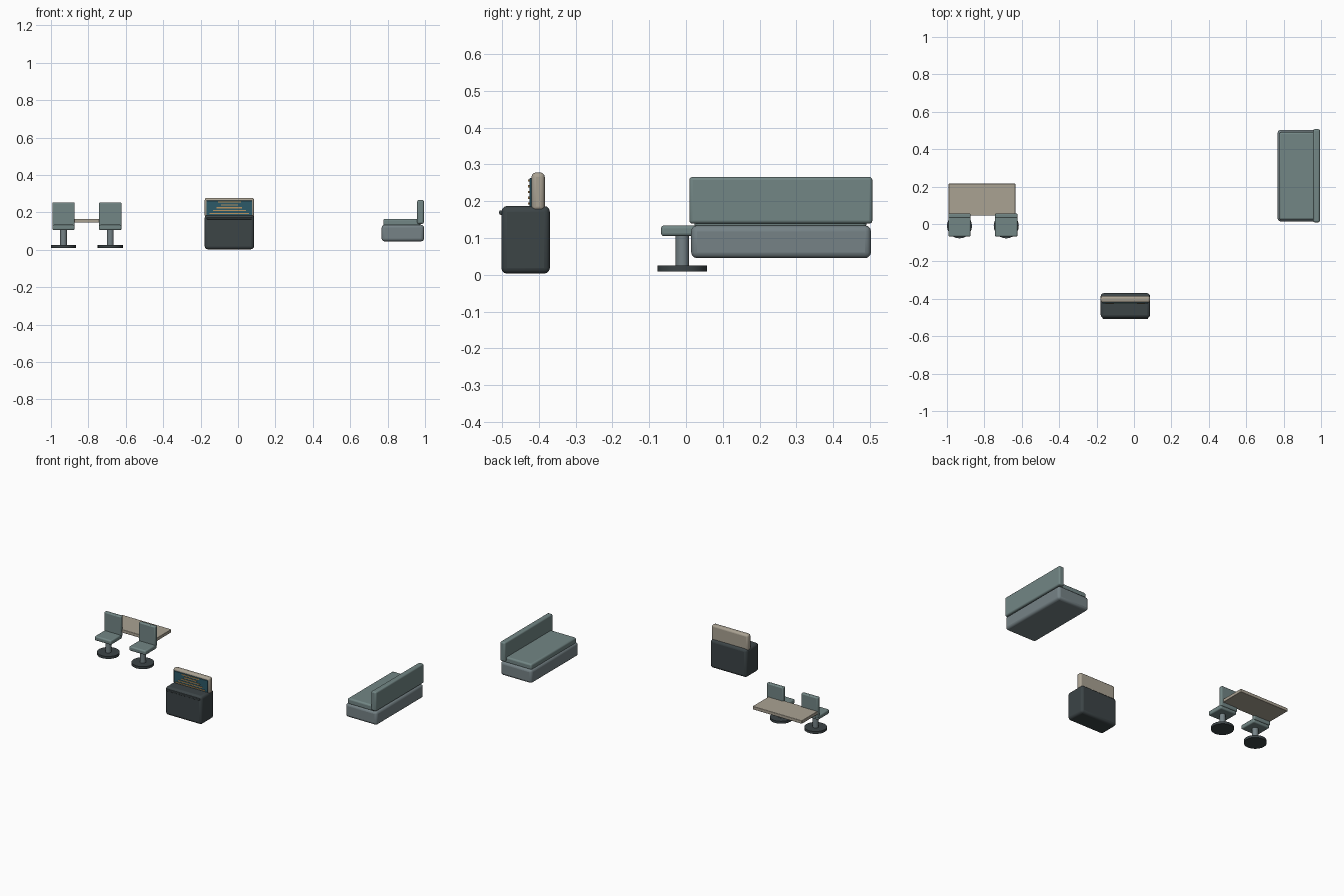
import bpy

if "Cube" in bpy.data.objects:
    bpy.data.objects.remove(bpy.data.objects["Cube"])


def material(name, rgb):
    m = bpy.data.materials.new(name)
    m.diffuse_color = (*rgb, 1)
    m.use_nodes = True
    m.node_tree.nodes["Principled BSDF"].inputs["Base Color"].default_value = m.diffuse_color
    return m


fabric = material("sage_fabric", (0.17, 0.24, 0.235))
frame = material("slate_frame", (0.18, 0.225, 0.24))
dark = material("dark_shell", (0.045, 0.058, 0.062))
beige = material("beige_panel", (0.40, 0.36, 0.29))
glass = material("screen_glass", (0.025, 0.10, 0.14))
amber = material("amber_light", (0.50, 0.30, 0.12))


def finish(o, name, mat, bevel, segments=3):
    o.name = name
    o.data.materials.append(mat)
    if bevel:
        b = o.modifiers.new("rounded_edges", 'BEVEL')
        b.width = bevel
        b.segments = segments
    bpy.ops.object.shade_smooth_by_angle()
    return o


def box(name, x, y, z, mat, bevel=0.0):
    """Box from (min, max) pairs on each axis."""
    bpy.ops.mesh.primitive_cube_add(size=1, location=[sum(r) / 2 for r in (x, y, z)])
    o = bpy.context.object
    o.scale = [r[1] - r[0] for r in (x, y, z)]
    bpy.ops.object.transform_apply(location=False, rotation=False, scale=True)
    return finish(o, name, mat, bevel)


def disc(name, x, y, z, radius, mat):
    bpy.ops.mesh.primitive_cylinder_add(vertices=24, radius=radius, depth=z[1] - z[0],
                                        location=(x, y, sum(z) / 2))
    return finish(bpy.context.object, name, mat, 0)


# Sofa
box("sofa_base", (0.768, 0.995), (0.014, 0.503), (0.045, 0.134), frame, 0.016)
box("sofa_cushion", (0.777, 0.975), (0.023, 0.491), (0.127, 0.166), fabric, 0.010)
box("sofa_back", (0.958, 0.994), (0.009, 0.507), (0.139, 0.266), fabric, 0.009)

# Console with screen
box("console_body", (-0.178, 0.086), (-0.502, -0.370), (0.003, 0.187), dark, 0.016)
box("console_panel", (-0.178, 0.086), (-0.420, -0.384), (0.173, 0.278), beige, 0.012)
box("console_screen", (-0.168, 0.076), (-0.425, -0.415), (0.180, 0.263), glass, 0.002)
box("console_trim", (-0.168, 0.076), (-0.508, -0.496), (0.163, 0.175), dark, 0.004)
for i, half in enumerate((0.106, 0.088, 0.068, 0.046, 0.062)):
    z = 0.194 + 0.0155 * i
    box(f"screen_bar_{i + 1}", (-0.046 - half, -0.046 + half), (-0.429, -0.423),
        (z - 0.003, z + 0.003), amber)

# Table top
box("table_top", (-0.991, -0.634), (0.045, 0.216), (0.145, 0.166), beige, 0.003)

# Two pedestal chairs
for side, cx in (("left", -0.933), ("right", -0.683)):
    disc(f"{side}_chair_foot", cx, -0.010, (0.009, 0.025), 0.067, dark)
    disc(f"{side}_chair_post", cx, -0.010, (0.020, 0.112), 0.018, frame)
    box(f"{side}_chair_seat", (cx - 0.060, cx + 0.060), (-0.068, 0.049), (0.105, 0.134), fabric, 0.008)
    box(f"{side}_chair_back", (cx - 0.060, cx + 0.060), (0.031, 0.056), (0.122, 0.254), fabric, 0.006)
